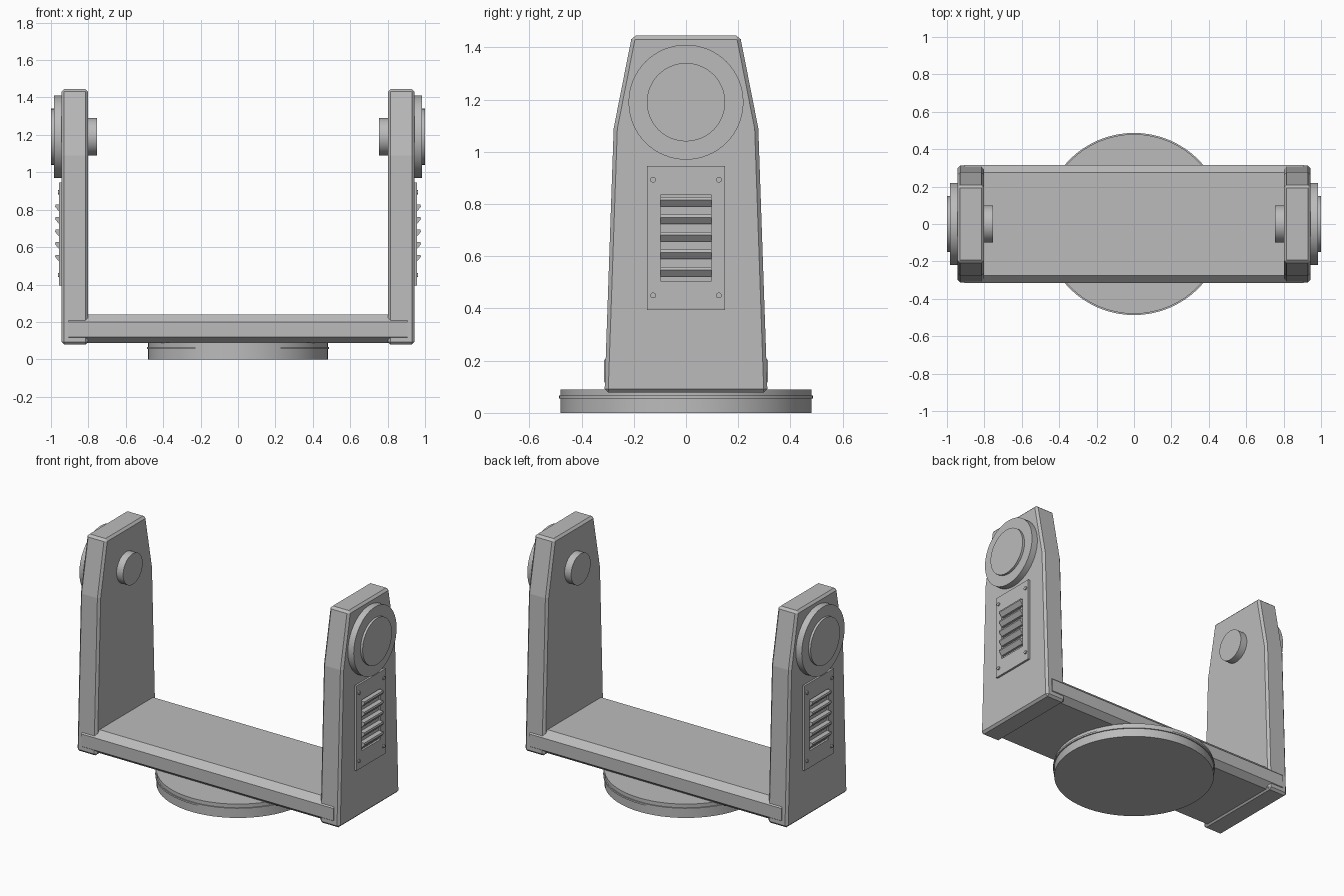
import bpy, bmesh
from math import pi

cube = bpy.data.objects.get("Cube")
if cube:
    bpy.data.objects.remove(cube, do_unlink=True)

grey = bpy.data.materials.new("neutral grey")
grey.use_nodes = True
grey.diffuse_color = (0.5, 0.5, 0.5, 1)
grey.node_tree.nodes["Principled BSDF"].inputs["Base Color"].default_value = grey.diffuse_color


def add_object(name, bm, bevel=0, smooth=False):
    bmesh.ops.recalc_face_normals(bm, faces=bm.faces[:])
    mesh = bpy.data.meshes.new(name)
    bm.to_mesh(mesh)
    bm.free()
    mesh.materials.append(grey)
    obj = bpy.data.objects.new(name, mesh)
    bpy.context.collection.objects.link(obj)
    if bevel:
        mod = obj.modifiers.new("edge chamfer", "BEVEL")
        mod.width, mod.segments = bevel, 1
        mod.limit_method, mod.angle_limit = "ANGLE", 0.7
    if smooth:
        bpy.ops.object.select_all(action="DESELECT")
        obj.select_set(True)
        bpy.context.view_layer.objects.active = obj
        bpy.ops.object.shade_smooth_by_angle(angle=pi / 6)
    return obj


def extrude_x(name, profile, x0, x1, bevel=0):
    """Extrude a (y, z) outline from x0 to x1."""
    bm = bmesh.new()
    a = [bm.verts.new((x0, y, z)) for y, z in profile]
    b = [bm.verts.new((x1, y, z)) for y, z in profile]
    bm.faces.new(a)
    bm.faces.new(b)
    for i in range(len(a)):
        j = (i + 1) % len(a)
        bm.faces.new((a[i], a[j], b[j], b[i]))
    return add_object(name, bm, bevel)


def box(name, x0, x1, y0, y1, z0, z1, bevel=0):
    return extrude_x(name, [(y0, z0), (y1, z0), (y1, z1), (y0, z1)], x0, x1, bevel)


def disc(name, radius, start, end, axis="Z", y=0, z=0, sides=64, bevel=0):
    bm = bmesh.new()
    bmesh.ops.create_cone(bm, cap_ends=True, segments=sides, radius1=radius,
                          radius2=radius, depth=abs(end - start))
    obj = add_object(name, bm, bevel, smooth=True)
    mid = (start + end) / 2
    if axis == "X":
        obj.rotation_euler.y = pi / 2
        obj.location = (mid, y, z)
    else:
        obj.location = (0, 0, mid)
    return obj


def mirrored(half):
    """Complete a symmetric outline from its +y half, listed bottom to top."""
    return half + [(-y, z) for y, z in reversed(half)]


# Round turntable base with a thin rim
disc("base_disc", 0.48, 0, 0.09)
disc("base_rim", 0.487, 0.055, 0.066)

# Crossbar with chamfered long edges
extrude_x("crossbar", mirrored([(0.275, 0.088), (0.315, 0.12), (0.315, 0.2), (0.275, 0.24)]),
          -0.905, 0.905)

arm_outline = mirrored([(0.312, 0.078), (0.277, 1.09), (0.207, 1.445)])
hub_z = 1.19
for side, s in (("left", 1), ("right", -1)):
    # Tapered upright arm
    extrude_x(side + "_arm", arm_outline, s * 0.802, s * 0.943, 0.014)

    # Pivot: outer hub, cap and inner pin
    disc(side + "_hub", 0.22, s * 0.93, s * 0.985, "X", z=hub_z)
    disc(side + "_hub_cap", 0.15, s * 0.98, s, "X", z=hub_z)
    disc(side + "_pivot_pin", 0.1, s * 0.755, s * 0.82, "X", z=hub_z, sides=48)

    # Vent panel: four frame bars around a recessed opening
    x0, x1 = s * 0.935, s * 0.956
    box(side + "_vent_frame_bottom", x0, x1, -0.15, 0.15, 0.395, 0.505)
    box(side + "_vent_frame_top", x0, x1, -0.15, 0.15, 0.835, 0.945)
    for end, t in (("back", 1), ("front", -1)):
        box(side + "_vent_frame_" + end, x0, x1, t * 0.098, t * 0.15, 0.505, 0.835)
        for z in (0.45, 0.893):
            disc(side + "_vent_screw", 0.011, s * 0.95, s * 0.963, "X",
                 y=t * 0.126, z=z, sides=16)

    # Louvre slats, overhanging at the top and sloping in below
    for i in range(5):
        z = 0.54 + i * 0.067
        bm = bmesh.new()
        rows = [[bm.verts.new((s * x, y, z + dz)) for x, dz in
                 ((0.935, 0.019), (0.975, 0.019), (0.978, 0.008), (0.957, -0.017), (0.935, -0.017))]
                for y in (-0.098, 0.098)]
        for row in rows:
            bm.faces.new(row)
        for k in range(5):
            n = (k + 1) % 5
            bm.faces.new((rows[0][k], rows[0][n], rows[1][n], rows[1][k]))
        add_object(side + "_vent_slat", bm)
